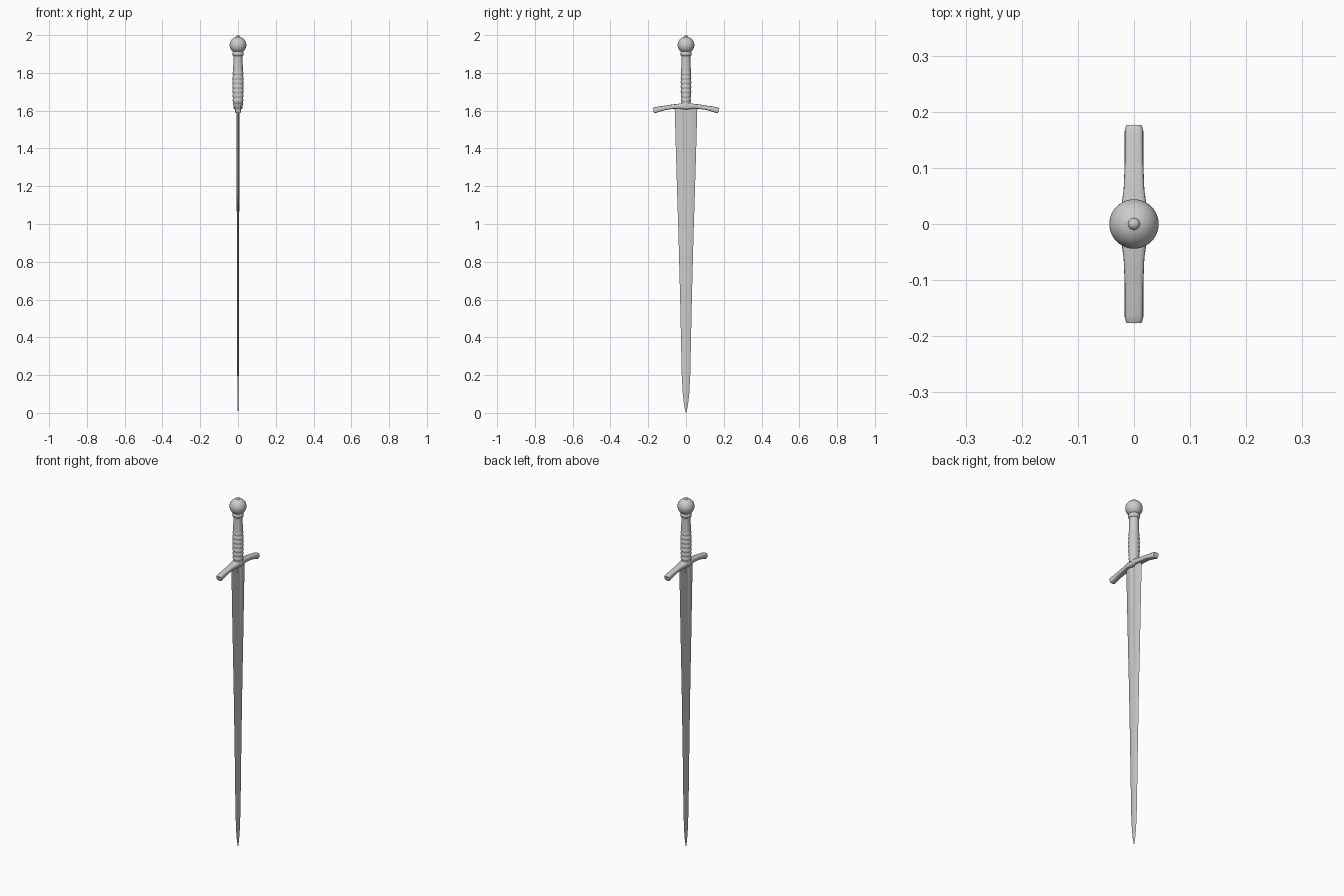
import bpy, bmesh, math

if "Cube" in bpy.data.objects:
    bpy.data.objects.remove(bpy.data.objects["Cube"])


def loft(name, rings, angle=35):
    """Skin a list of equal-length closed rings and cap both ends."""
    bm = bmesh.new()
    loops = [[bm.verts.new(p) for p in ring] for ring in rings]
    n = len(rings[0])
    for a, b in zip(loops, loops[1:]):
        for i in range(n):
            j = (i + 1) % n
            bm.faces.new((a[i], a[j], b[j], b[i]))
    bm.faces.new(loops[0][::-1])
    bm.faces.new(loops[-1])
    bmesh.ops.recalc_face_normals(bm, faces=bm.faces)
    me = bpy.data.meshes.new(name)
    bm.to_mesh(me)
    bm.free()
    ob = bpy.data.objects.new(name, me)
    bpy.context.collection.objects.link(ob)
    bpy.ops.object.select_all(action='DESELECT')
    ob.select_set(True)
    bpy.context.view_layer.objects.active = ob
    bpy.ops.object.shade_smooth_by_angle(angle=math.radians(angle))
    return ob


def ellipse(z, rx, ry, n=32):
    return [(rx * math.cos(2 * math.pi * i / n), ry * math.sin(2 * math.pi * i / n), z)
            for i in range(n)]


def interp(table, t):
    for (a, va), (b, vb) in zip(table, table[1:]):
        if t <= b:
            return va + (vb - va) * (t - a) / (b - a)
    return table[-1][1]


# Blade: bevelled edges, shallow fuller fading out towards the tip
def blade_ring(z, w, t, groove):
    f = 0.3 * w
    half = [(0, w), (t * 0.8, 0.6 * w), (t, f), (t - groove, f * 0.6)]
    right = half + [(x, -y) for x, y in half[::-1]]
    left = [(-x, y) for x, y in right[1:-1][::-1]]
    return [(x, y, z) for x, y in right + left]


stations = [(0.0, 0.0008, 0.0006, 0), (0.02, 0.006, 0.002, 0), (0.05, 0.0115, 0.003, 0),
            (0.1, 0.017, 0.0035, 0), (0.2, 0.0225, 0.004, 0), (0.6, 0.031, 0.005, 0),
            (0.95, 0.040, 0.006, 0), (1.1, 0.045, 0.0068, 0.002),
            (1.4, 0.054, 0.008, 0.003), (1.62, 0.060, 0.009, 0.004)]
loft("blade", [blade_ring(*s) for s in stations], 20)

# Crossguard: rounded bar drooping towards its ends, swollen in the middle
def guard_ring(y):
    a = abs(y)
    zc = 1.625 - 0.024 * (a / 0.17) ** 2
    wx = interp([(0, 0.024), (0.03, 0.023), (0.06, 0.0185), (0.11, 0.0165), (0.18, 0.0165)], a)
    hz = interp([(0, 0.019), (0.02, 0.016), (0.04, 0.0125), (0.11, 0.0115), (0.18, 0.0165)], a)
    if a > 0.169:
        wx, hz = wx * 0.88, hz * 0.88
    tilt = math.atan(-2 * 0.024 * y / 0.17 ** 2)
    ring = []
    for i in range(20):
        c, s = math.cos(2 * math.pi * i / 20), math.sin(2 * math.pi * i / 20)
        px = wx * math.copysign(abs(c) ** 0.5, c)
        pz = hz * math.copysign(abs(s) ** 0.5, s)
        ring.append((px, y - pz * math.sin(tilt), zc + pz * math.cos(tilt)))
    return ring


ys = [0.173 * i / 24 for i in range(-24, 25)]
loft("crossguard", [guard_ring(y) for y in ys], 40)

# Grip: oval handle with rings over the lower part and a flared collar
rx_table = [(1.63, 0.026), (1.70, 0.029), (1.77, 0.029), (1.86, 0.024), (1.915, 0.024)]
ry_table = [(1.63, 0.024), (1.70, 0.027), (1.77, 0.027), (1.86, 0.024), (1.915, 0.024)]
grip = []
for i in range(73):
    z = 1.63 + 0.265 * i / 72
    rib = 0.0014 * math.cos(2 * math.pi * (z - 1.63) / 0.024) if z < 1.80 else 0
    grip.append(ellipse(z, interp(rx_table, z) + rib, interp(ry_table, z) + rib))
loft("grip", grip, 60)
loft("collar", [ellipse(z, r, r) for z, r in
                [(1.889, 0.024), (1.893, 0.028), (1.901, 0.030), (1.909, 0.029), (1.914, 0.025)]], 60)

# Pommel: ball with a small peened button on top
def ball(name, r, z, rz):
    return loft(name, [ellipse(z - rz * math.cos(math.pi * k / 24),
                               max(r * math.sin(math.pi * k / 24), 0.0003),
                               max(r * math.sin(math.pi * k / 24), 0.0003), 40)
                       for k in range(25)], 60)


ball("pommel", 0.044, 1.948, 0.044)
ball("pommel_button", 0.0105, 1.990, 0.010)
